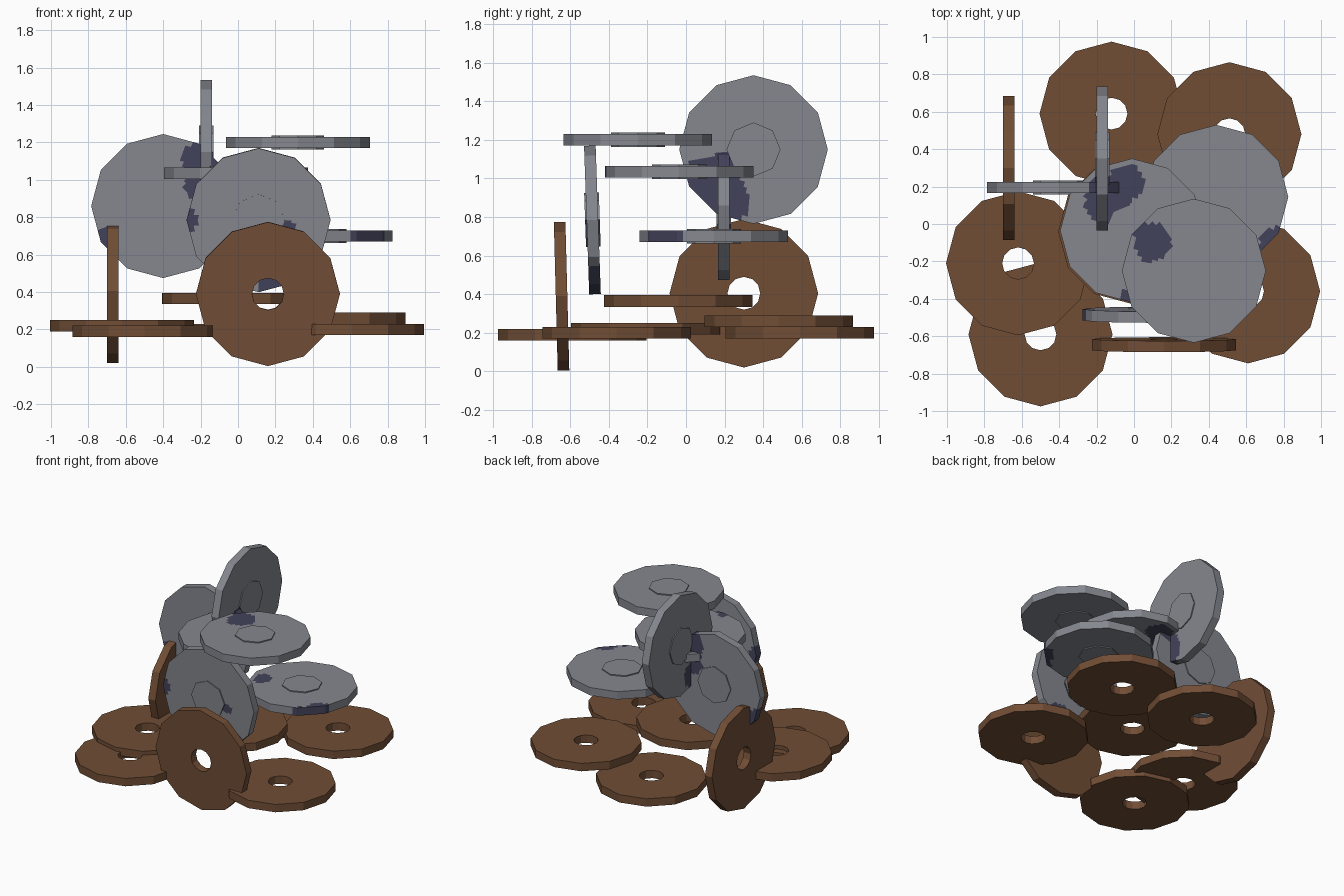
import bpy, bmesh, math
from mathutils import Vector, Matrix

if "Cube" in bpy.data.objects:
    bpy.data.objects.remove(bpy.data.objects["Cube"])


def material(name, color):
    m = bpy.data.materials.new(name)
    m.diffuse_color = (*color, 1)
    m.use_nodes = True
    m.node_tree.nodes["Principled BSDF"].inputs["Base Color"].default_value = m.diffuse_color
    return m


BROWN = material("rust_brown", (0.165, 0.075, 0.036))
GREY = material("steel_grey", (0.235, 0.245, 0.275))
NAVY = material("dark_navy", (0.055, 0.055, 0.105))
R, T, HOLE = 0.385, 0.06, 0.085
TURN = {"z": Matrix.Identity(3),
        "y": Matrix.Rotation(math.radians(90), 3, "X"),
        "x": Matrix.Rotation(math.radians(90), 3, "Y")}


def polygon(sides, radius, z, per_side=1):
    # points along the outline of a regular polygon
    c = [Vector((radius * math.cos(2 * math.pi * i / sides),
                 radius * math.sin(2 * math.pi * i / sides), z)) for i in range(sides + 1)]
    return [c[i].lerp(c[i + 1], j / per_side) for i in range(sides) for j in range(per_side)]


def bridge(bm, a, b):
    n = len(a)
    for i in range(n):
        bm.faces.new((a[i], a[(i + 1) % n], b[(i + 1) % n], b[i]))


def finish(bm, name, place, mats, spots=()):
    center, axis, tilt = place
    rot = Matrix.Rotation(math.radians(tilt), 3, "X") @ TURN[axis]
    bmesh.ops.recalc_face_normals(bm, faces=bm.faces)
    bmesh.ops.transform(bm, matrix=Matrix.Translation(center) @ rot.to_4x4(), verts=bm.verts)
    for f in bm.faces:
        p = f.calc_center_median()
        if any((p - Vector(s[:3])).length < s[3] for s in spots):
            f.material_index = 1
    me = bpy.data.meshes.new(name)
    bm.to_mesh(me)
    bm.free()
    for m in mats:
        me.materials.append(m)
    bpy.context.collection.objects.link(bpy.data.objects.new(name, me))


def washer(name, place):
    # flat twelve-sided ring
    bm = bmesh.new()
    loops = [[bm.verts.new(p) for p in polygon(12, r, z)]
             for r, z in ((R, T / 2), (R, -T / 2), (HOLE, -T / 2), (HOLE, T / 2))]
    for i in range(4):
        bridge(bm, loops[i], loops[(i + 1) % 4])
    finish(bm, name, place, [BROWN])


def plate(name, place, spots):
    # solid twelve-sided disc, finely divided so stained faces can be picked out
    bm = bmesh.new()
    steps = 13
    section = [(R * k / steps, T / 2) for k in range(1, steps + 1)]
    section += [(R, T / 6), (R, -T / 6)]
    section += [(r, -z) for r, z in reversed(section[:steps])]
    loops = [[bm.verts.new(p) for p in polygon(12, r, z, 6)] for r, z in section]
    for a, b in zip(loops, loops[1:]):
        bridge(bm, a, b)
    bm.faces.new(loops[0])
    bm.faces.new(loops[-1])
    # raised octagonal hub on both sides
    hub = [[bm.verts.new(p) for p in polygon(8, 0.14, z)] for z in (T / 2 + 0.008, -T / 2 - 0.008)]
    bridge(bm, *hub)
    bm.faces.new(hub[0])
    bm.faces.new(hub[1])
    finish(bm, name, place, [GREY, NAVY], spots)


# brown washers: centre, axis, tilt
for i, place in enumerate([
        ((-0.12, 0.59, 0.20), "z", 0), ((0.51, 0.48, 0.26), "z", 0),
        ((0.61, -0.36, 0.20), "z", 0), ((-0.62, -0.21, 0.22), "z", 0),
        ((-0.50, -0.59, 0.19), "z", 0), ((-0.02, -0.04, 0.365), "z", 0),
        ((0.16, -0.645, 0.39), "y", 1.5), ((-0.67, 0.30, 0.405), "x", 0)]):
    washer(f"brown_washer_{i + 1}", place)

# grey plates with stain spots (x, y, z, radius)
plate("back_plate", ((-0.40, 0.195, 0.86), "y", 0),
      [(-0.16, 0.2, 1.10, 0.14), (-0.22, 0.2, 0.97, 0.08), (-0.76, 0.2, 0.66, 0.10)])
plate("front_plate", ((0.11, -0.485, 0.785), "y", 2),
      [(0.27, -0.48, 0.44, 0.16), (0.26, -0.5, 0.75, 0.04), (-0.28, -0.48, 0.78, 0.07)])
plate("upright_plate", ((-0.17, 0.35, 1.15), "x", 0),
      [(-0.13, 0.20, 0.89, 0.13), (-0.13, 0.09, 0.99, 0.12), (-0.13, 0.21, 1.05, 0.09)])
plate("top_plate", ((0.32, -0.25, 1.20), "z", 0), [(0.1, -0.1, 1.15, 0.13)])
plate("middle_plate", ((-0.01, -0.035, 1.035), "z", 0),
      [(-0.14, 0.13, 1.04, 0.13), (-0.04, 0.22, 1.04, 0.10), (-0.03, -0.40, 1.04, 0.05)])
plate("low_plate", ((0.44, 0.145, 0.70), "z", 0),
      [(0.78, -0.13, 0.68, 0.13), (0.16, 0.07, 0.72, 0.07), (0.66, -0.2, 0.68, 0.07)])
